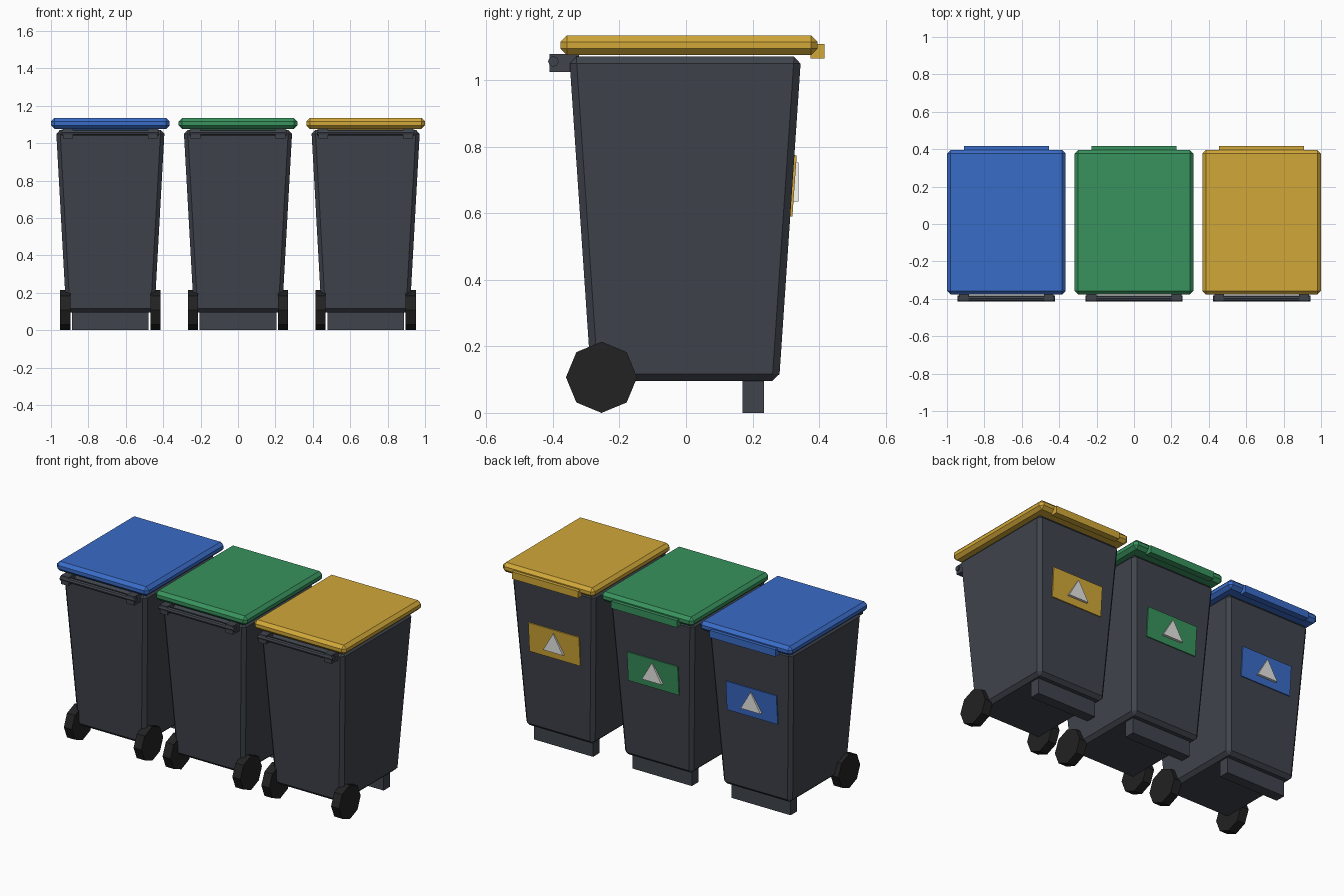
import bpy, bmesh, math
from mathutils import Matrix, Vector

if "Cube" in bpy.data.objects:
    bpy.data.objects.remove(bpy.data.objects["Cube"])


def material(name, rgb):
    m = bpy.data.materials.new(name)
    m.diffuse_color = (*rgb, 1)
    m.use_nodes = True
    m.node_tree.nodes["Principled BSDF"].inputs["Base Color"].default_value = m.diffuse_color
    return m


SLATE = material("slate plastic", (0.050, 0.057, 0.072))
RUBBER = material("black rubber", (0.016, 0.016, 0.016))
WHITE = material("off white", (0.78, 0.78, 0.76))
COLOURS = [("blue", material("blue plastic", (0.042, 0.150, 0.58))),
           ("green", material("green plastic", (0.040, 0.29, 0.110))),
           ("yellow", material("yellow plastic", (0.64, 0.39, 0.040)))]


def finish(bm, name, mat):
    bmesh.ops.recalc_face_normals(bm, faces=bm.faces)
    me = bpy.data.meshes.new(name)
    bm.to_mesh(me)
    bm.free()
    me.materials.append(mat)
    ob = bpy.data.objects.new(name, me)
    bpy.context.collection.objects.link(ob)
    return ob


def box(name, mat, x, y, z, bevel=0, taper=None):
    """Box from (min, max) ranges; taper = (x, y) ranges of the bottom face."""
    bm = bmesh.new()
    bmesh.ops.create_cube(bm, size=1)
    for v in bm.verts:
        i, j, k = (int(c > 0) for c in v.co)
        xs, ys = (x, y) if k or not taper else taper
        v.co = Vector((xs[i], ys[j], z[k]))
    if bevel:
        bmesh.ops.bevel(bm, geom=bm.edges[:], offset=bevel, segments=1,
                        profile=0.5, affect='EDGES')
    return finish(bm, name, mat)


def prism(name, mat, centre, radius, depth, sides, axis, turn=0):
    """Regular prism along the x or y axis."""
    bm = bmesh.new()
    bmesh.ops.create_cone(bm, cap_ends=True, segments=sides, radius1=radius,
                          radius2=radius, depth=depth)
    rot = Matrix.Rotation(math.pi / 2, 4, 'Y' if axis == 'x' else 'X')
    bm.transform(Matrix.Translation(centre) @ rot @ Matrix.Rotation(turn, 4, 'Z'))
    return finish(bm, name, mat)


for n, (label, colour) in enumerate(COLOURS):
    cx = (n - 1) * 0.6825

    def span(half, mid=0):
        return (cx + mid - half, cx + mid + half)

    # tapered body
    box(label + "_bin_body", SLATE, span(0.29), (-0.351, 0.346), (0.096, 1.071),
        bevel=0.021, taper=(span(0.236), (-0.285, 0.280)))
    # lid with a gripping lip at the back
    box(label + "_bin_lid", colour, span(0.3175), (-0.377, 0.395), (1.076, 1.135), bevel=0.019)
    box(label + "_lid_lip", colour, span(0.2275), (0.375, 0.416), (1.065, 1.109))
    # foot bar
    box(label + "_bin_foot", SLATE, span(0.205), (0.17, 0.235), (0, 0.11))
    # wheels and handle brackets on both sides
    for side, s in (("left", -1), ("right", 1)):
        prism(f"{label}_{side}_wheel", RUBBER, (cx + s * 0.241, -0.254, 0.107),
              0.107, 0.055, 8, 'x')
        box(f"{label}_{side}_handle_bracket", SLATE, span(0.026, s * 0.227),
            (-0.411, -0.322), (1.025, 1.079))
    # handle rod
    prism(label + "_handle_rod", SLATE, (cx, -0.399, 1.057), 0.016, 0.52, 8, 'x')
    # sloped label plate and raised triangle
    plate = box(label + "_label_plate", colour, (-0.175, 0.175), (-0.004, 0.004), (-0.092, 0.092))
    plate.location = (cx, 0.3225, 0.683)
    plate.rotation_euler.x = -0.07
    bm = bmesh.new()
    tri = [(-0.0685, 0.635), (0.0685, 0.635), (0, 0.753)]
    face = bm.faces.new([bm.verts.new((cx + x, 0.322, z)) for x, z in tri])
    ext = bmesh.ops.extrude_face_region(bm, geom=[face])
    bmesh.ops.translate(bm, vec=(0, 0.0165, 0),
                        verts=[g for g in ext["geom"] if isinstance(g, bmesh.types.BMVert)])
    finish(bm, label + "_label_triangle", WHITE)
